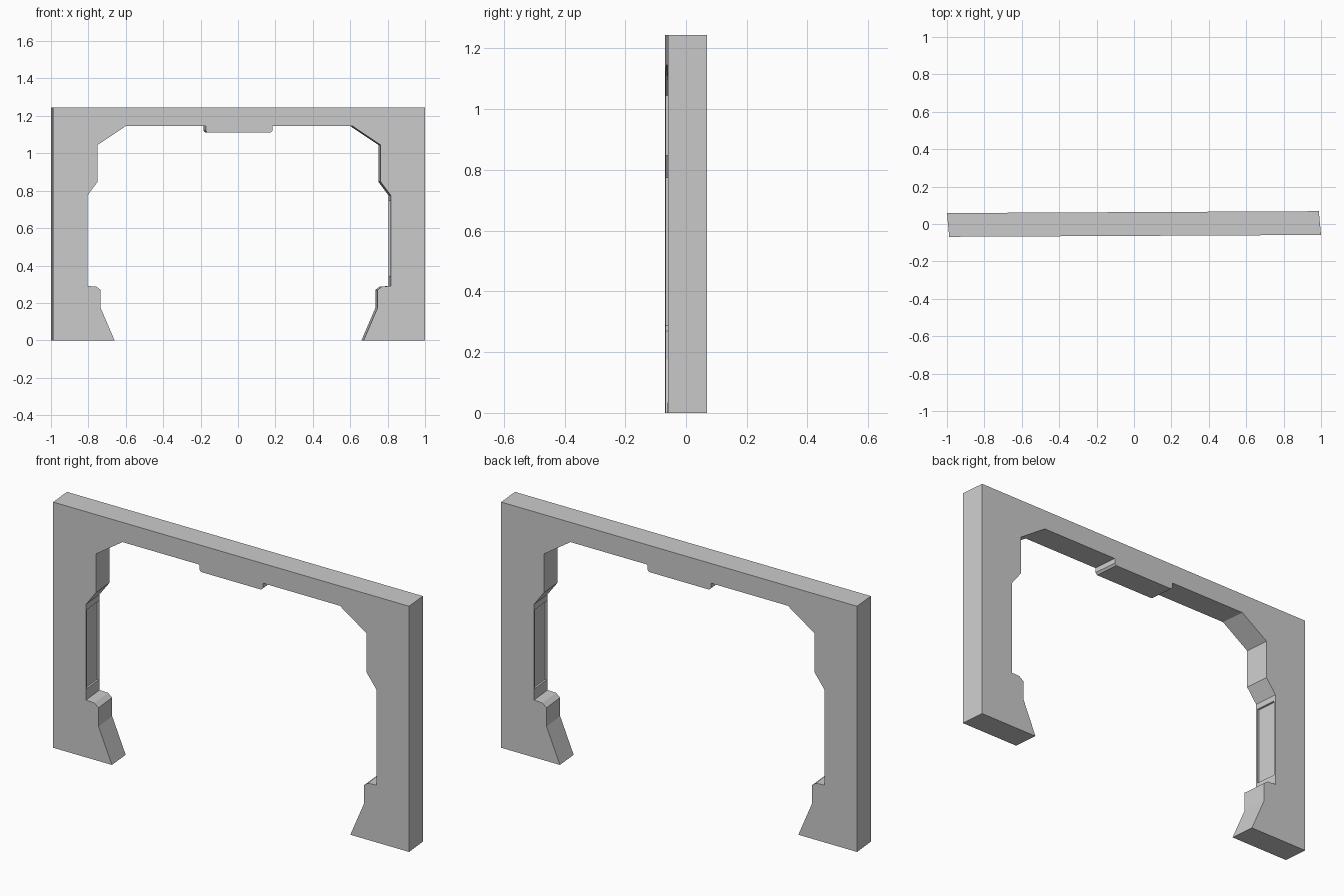
import bpy, bmesh
from mathutils import Vector

if "Cube" in bpy.data.objects:
    bpy.data.objects.remove(bpy.data.objects["Cube"])

HALF_DEPTH = 0.0635
TOP = 1.245

# Right half of the arch outline (x, z): outer bottom, then inner edge upwards to the centre tab
inner = [(0.666, 0), (0.741, 0.175), (0.741, 0.27), (0.765, 0.288), (0.811, 0.29),
         (0.811, 0.775), (0.756, 0.848), (0.756, 1.045), (0.607, 1.145),
         (0.178, 1.145), (0.178, 1.12), (0.168, 1.11)]
right = [(0.994, TOP), (0.994, 0)] + inner
outline = right + [(-x, z) for x, z in reversed(right)]

bm = bmesh.new()

# Arch body: extrude the outline through the depth
front = bm.faces.new([bm.verts.new((x, -HALF_DEPTH, z)) for x, z in outline])
ext = bmesh.ops.extrude_face_region(bm, geom=[front], use_keep_orig=True)
moved = [g for g in ext["geom"] if isinstance(g, bmesh.types.BMVert)]
bmesh.ops.translate(bm, vec=(0, 2 * HALF_DEPTH, 0), verts=moved)
bmesh.ops.recalc_face_normals(bm, faces=bm.faces)

# Shallow recessed panel on the inner face of each leg
for side in (-1, 1):
    face = next(f for f in bm.faces
                if (f.calc_center_median() - Vector((side * 0.811, 0, 0.5325))).length < 0.01)
    bmesh.ops.inset_individual(bm, faces=[face], thickness=0.012)
    for v in face.verts:
        v.co.z = 0.345 if v.co.z < 0.5 else 0.745
    new = bmesh.ops.extrude_discrete_faces(bm, faces=[face])["faces"][0]
    bmesh.ops.translate(bm, vec=(side * 0.01, 0, 0), verts=new.verts)

# Slight skew of the whole frame in plan
for v in bm.verts:
    x, y, z = v.co
    v.co = (x - 0.095 * y, y + 0.005 * x, z)

bmesh.ops.recalc_face_normals(bm, faces=bm.faces)
mesh = bpy.data.meshes.new("arch_frame")
bm.to_mesh(mesh)
bm.free()
bpy.context.collection.objects.link(bpy.data.objects.new("arch_frame", mesh))
